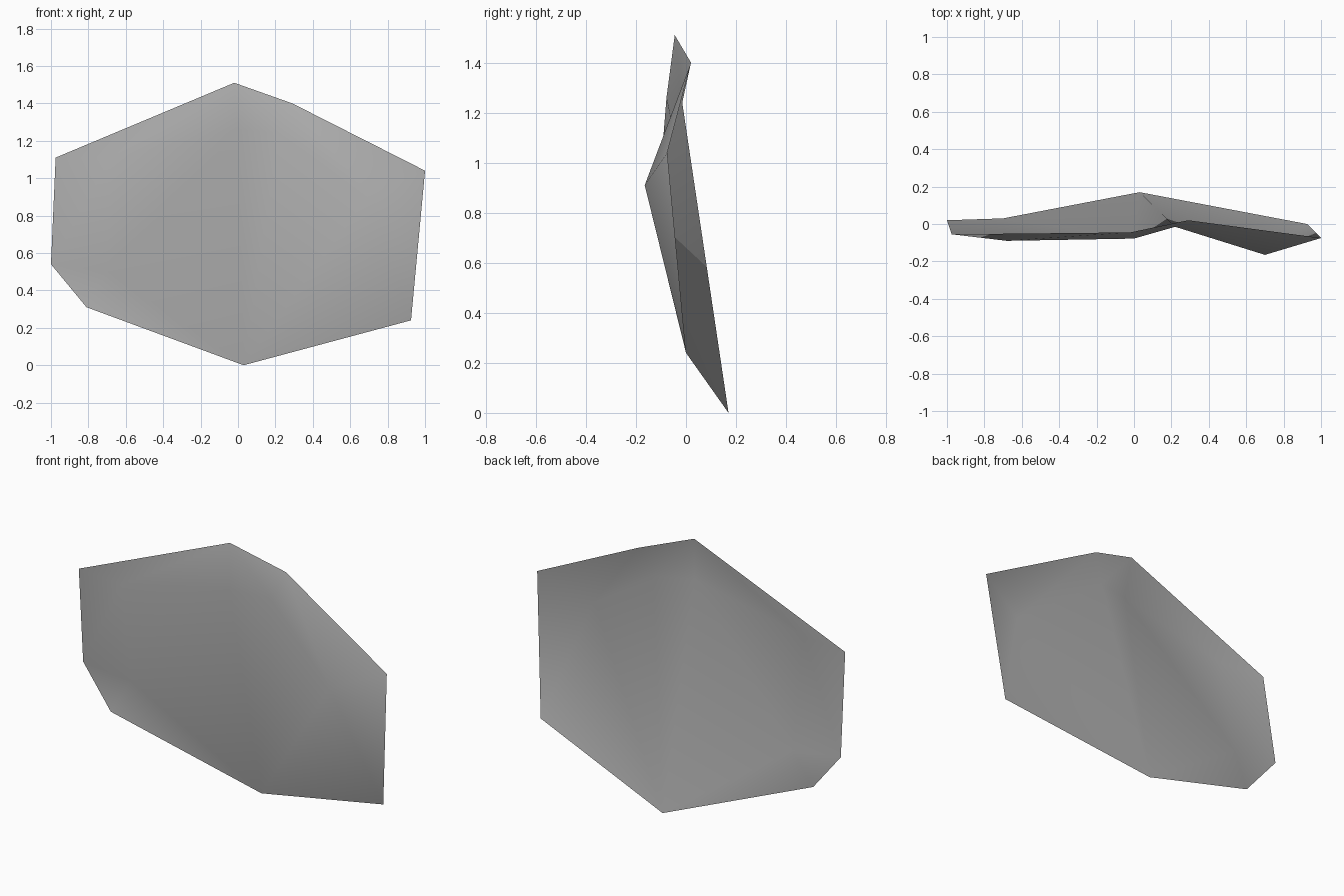
import bpy
import bmesh

cube = bpy.data.objects.get("Cube")
if cube:
    bpy.data.objects.remove(cube, do_unlink=True)

# Plain grey surface
grey = bpy.data.materials.new("mid_grey")
grey.use_nodes = True
colour = (0.45, 0.45, 0.45, 1)
grey.diffuse_color = colour
grey.node_tree.nodes["Principled BSDF"].inputs["Base Color"].default_value = colour

# Outline corners and the inner points where the sheet bends
points = {
    "peak": (-0.02, -0.045, 1.51),
    "shoulder": (0.29, 0.02, 1.40),
    "right_top": (1.0, -0.075, 1.04),
    "right_low": (0.925, 0.0, 0.24),
    "tip": (0.03, 0.17, 0.0),
    "left_low": (-0.81, 0.0, 0.31),
    "left_mid": (-1.0, 0.02, 0.54),
    "left_top": (-0.975, -0.055, 1.11),
    "ridge": (0.0, -0.078, 1.26),
    "valley": (0.22, -0.015, 1.24),
    "bulge": (0.70, -0.165, 0.91),
    "left_bend": (-0.68, -0.09, 1.11),
    "low_bend": (-0.70, 0.03, 0.50),
}

# Facets, each named by its corners, facing the front
facets = [
    "peak left_top left_bend ridge",
    "peak ridge valley",
    "peak valley shoulder",
    "shoulder valley bulge",
    "shoulder bulge right_top",
    "right_top bulge right_low",
    "bulge tip right_low",
    "bulge valley tip",
    "valley ridge tip",
    "ridge left_bend low_bend tip",
    "left_bend left_top left_mid low_bend",
    "low_bend left_mid left_low",
    "low_bend left_low tip",
]

# Creased shard: a single thin sheet
bm = bmesh.new()
verts = {name: bm.verts.new(co) for name, co in points.items()}
for facet in facets:
    face = bm.faces.new([verts[name] for name in facet.split()])
    face.smooth = True
bmesh.ops.triangulate(bm, faces=[f for f in bm.faces if len(f.verts) > 3])
mesh = bpy.data.meshes.new("creased_shard")
bm.to_mesh(mesh)
bm.free()
mesh.materials.append(grey)
shard = bpy.data.objects.new("creased_shard", mesh)
bpy.context.collection.objects.link(shard)
